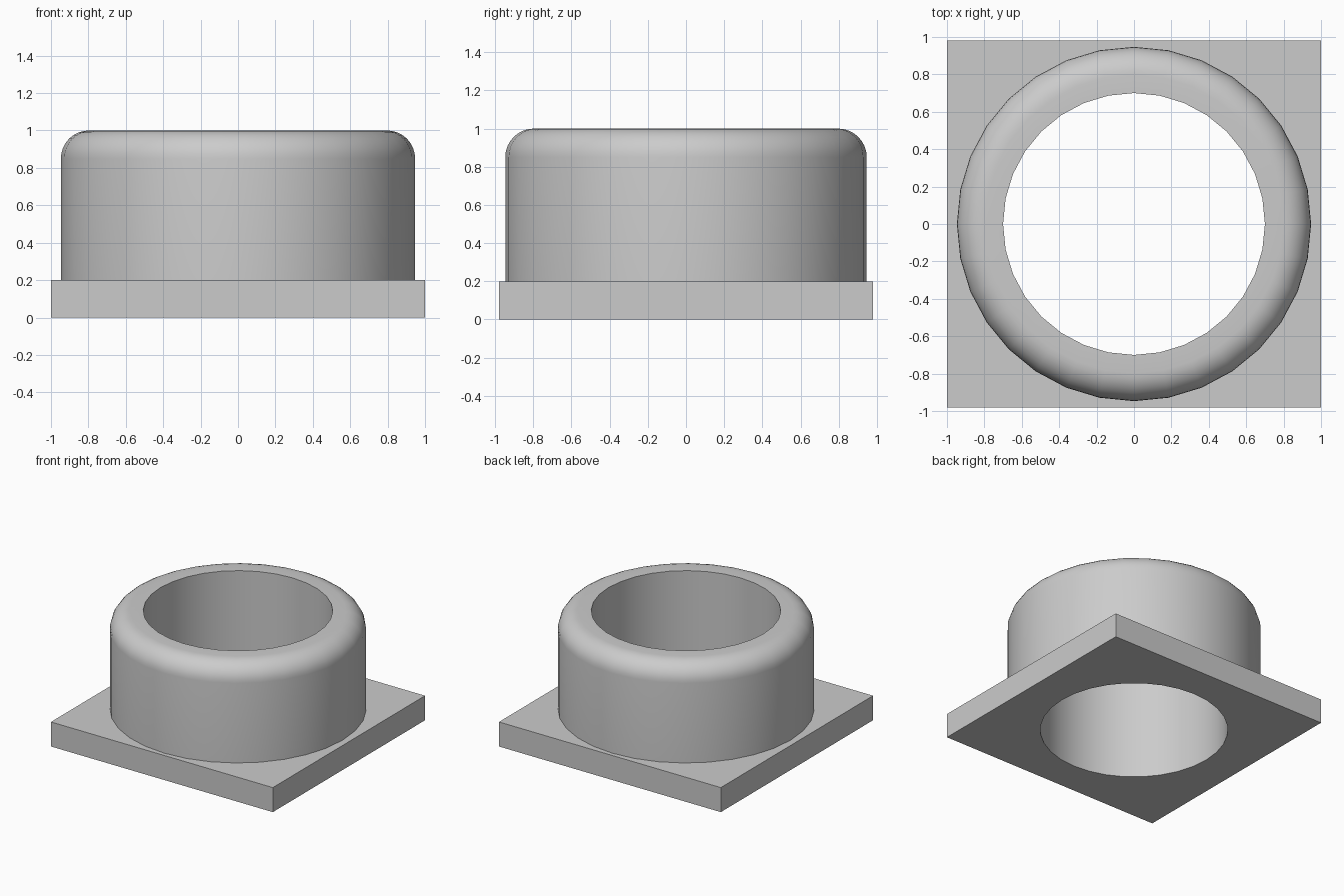
import bpy, bmesh, math
from mathutils import Vector

SIDES = 32
BORE, OUTER, ROUND = 0.70, 0.947, 0.15
PLATE_X, PLATE_Y, PLATE_Z, TOP = 1.0, 0.98, 0.2, 1.0

cube = bpy.data.objects.get("Cube")
if cube:
    bpy.data.objects.remove(cube, do_unlink=True)

grey = bpy.data.materials.new("light_grey")
grey.use_nodes = True
colour = (0.6, 0.6, 0.6, 1)
grey.diffuse_color = colour
grey.node_tree.nodes["Principled BSDF"].inputs["Base Color"].default_value = colour

bm = bmesh.new()


def ring(radius, z):
    step = 2 * math.pi / SIDES
    return [bm.verts.new((radius * math.cos(i * step), radius * math.sin(i * step), z))
            for i in range(SIDES)]


def rectangle(z):
    return [bm.verts.new((x * PLATE_X, y * PLATE_Y, z))
            for x, y in ((1, 1), (-1, 1), (-1, -1), (1, -1))]


def bridge(a, b):
    n = len(a)
    for i in range(n):
        j = (i + 1) % n
        bm.faces.new((a[i], a[j], b[j], b[i]))


def fill_between(outer, inner):
    edges = []
    for loop in (outer, inner):
        for a, b in zip(loop, loop[1:] + loop[:1]):
            edges.append(bm.edges.get((a, b)) or bm.edges.new((a, b)))
    bmesh.ops.triangle_fill(bm, edges=edges, use_beauty=True, normal=Vector((0, 0, 1)))


# Collar: bore wall, flat lip, rounded shoulder, outer wall
profile = [(BORE, 0), (BORE, TOP)]
steps = 8
for k in range(steps + 1):
    a = math.pi / 2 * (1 - k / steps)
    profile.append((OUTER - ROUND + ROUND * math.cos(a), TOP - ROUND + ROUND * math.sin(a)))
profile.append((OUTER, PLATE_Z))
rings = [ring(r, z) for r, z in profile]
for lower, upper in zip(rings, rings[1:]):
    bridge(lower, upper)

# Rectangular base plate joined to the collar
bottom, top = rectangle(0), rectangle(PLATE_Z)
bridge(bottom, top)
fill_between(bottom, rings[0])
fill_between(top, rings[-1])

bmesh.ops.recalc_face_normals(bm, faces=bm.faces[:])
mesh = bpy.data.meshes.new("flanged_collar")
bm.to_mesh(mesh)
bm.free()
mesh.materials.append(grey)
collar = bpy.data.objects.new("flanged_collar", mesh)
bpy.context.collection.objects.link(collar)

# Smooth round surfaces, crisp corners
bpy.ops.object.select_all(action='DESELECT')
collar.select_set(True)
bpy.context.view_layer.objects.active = collar
bpy.ops.object.shade_smooth_by_angle(angle=math.radians(30))
